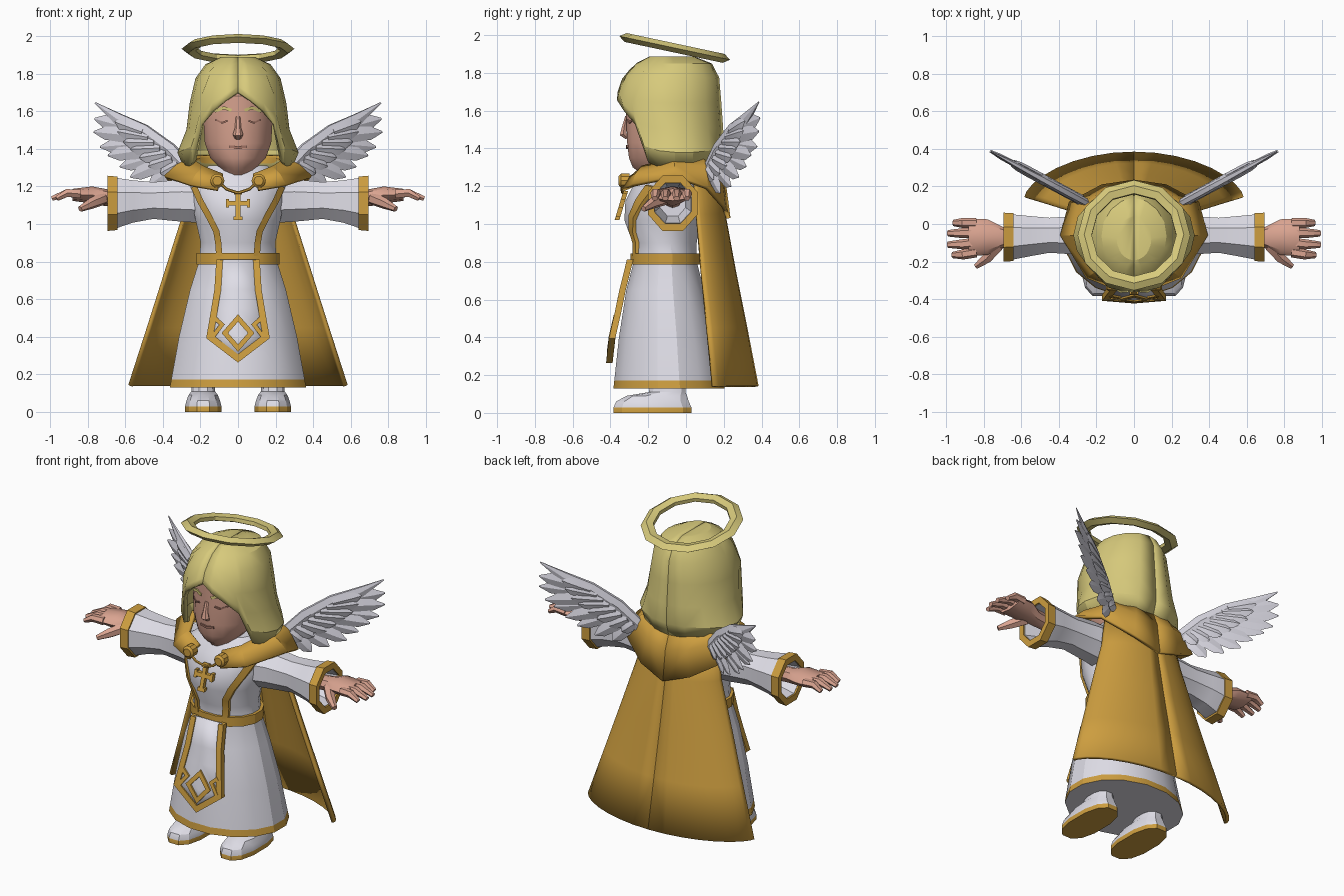
import bpy, bmesh, math
from mathutils import Vector, Matrix

if "Cube" in bpy.data.objects:
    bpy.data.objects.remove(bpy.data.objects["Cube"])


def mat(name, *c):
    m = bpy.data.materials.new(name)
    m.diffuse_color = (*c, 1)
    m.use_nodes = True
    m.node_tree.nodes["Principled BSDF"].inputs["Base Color"].default_value = m.diffuse_color
    return m


WHITE = mat("robe_white", .74, .73, .80)
WING = mat("feather_white", .66, .65, .72)
GOLD = mat("gold", .61, .34, .05)
HAIR = mat("blond", .68, .59, .20)
SKIN = mat("skin", .70, .37, .28)
SHADE = mat("skin_shade", .42, .20, .15)


def finish(name, bm, mats, rule=None, mirror=False, solid=0, angle=25):
    bmesh.ops.recalc_face_normals(bm, faces=bm.faces)
    me = bpy.data.meshes.new(name)
    for m in mats:
        me.materials.append(m)
    for f in bm.faces:
        f.material_index = rule(f) if rule else 0
    bm.to_mesh(me)
    bm.free()
    ob = bpy.data.objects.new(name, me)
    bpy.context.collection.objects.link(ob)
    bpy.ops.object.select_all(action='DESELECT')
    bpy.context.view_layer.objects.active = ob
    ob.select_set(True)
    bpy.ops.object.shade_smooth_by_angle(angle=math.radians(angle))
    if solid:
        s = ob.modifiers.new("thickness", 'SOLIDIFY')
        s.thickness, s.offset = solid, 0
    if mirror:
        ob.modifiers.new("mirror", 'MIRROR')
    return ob


def skin_rows(bm, rows, closed=True, caps=True):
    vs = [[bm.verts.new(p) for p in r] for r in rows]
    n = len(vs[0])
    for a, b in zip(vs, vs[1:]):
        for i in range(n if closed else n - 1):
            j = (i + 1) % n
            bm.faces.new((a[i], a[j], b[j], b[i]))
    if closed and caps:
        bm.faces.new(vs[0])
        bm.faces.new(vs[-1])


def interp(table, z):
    t = sorted(table)
    z = min(max(z, t[0][0]), t[-1][0])
    for a, b in zip(t, t[1:]):
        if z <= b[0]:
            k = (z - a[0]) / (b[0] - a[0])
            return [p + (q - p) * k for p, q in zip(a, b)][1:]


def ring(z, hx, yf, yb, n=16, cx=0, p=1):
    out = []
    for i in range(n):
        a = 2 * math.pi * (i + .5) / n
        s, c = math.sin(a), math.cos(a)
        out.append((cx + hx * math.copysign(abs(s) ** p, s),
                    (yf + yb) / 2 + (yb - yf) / 2 * math.copysign(abs(c) ** p, c), z))
    return out


def tube(bm, pts, radii, side=(0, 1, 0), n=6):
    # elliptical sections along a path; radii are (along side, across)
    pts, rows = [Vector(p) for p in pts], []
    for i, (p, r) in enumerate(zip(pts, radii)):
        t = (pts[min(i + 1, len(pts) - 1)] - pts[max(i - 1, 0)]).normalized()
        u = Vector(side)
        u = (u - t * u.dot(t)).normalized()
        v = t.cross(u)
        rows.append([p + u * r[0] * math.cos(2 * math.pi * k / n)
                     + v * r[1] * math.sin(2 * math.pi * k / n) for k in range(n)])
    skin_rows(bm, rows)


def ribbon(bm, pts, width, fy, thick=.012, closed=False):
    # mitred band in the xz plane, laid on the depth function fy(x, z)
    n, rows = len(pts), []
    P = [Vector(p) for p in pts]
    for i in range(n):
        a = P[i] - P[i - 1] if (i or closed) else P[1] - P[0]
        b = P[(i + 1) % n] - P[i] if (i < n - 1 or closed) else a
        a, b = a.normalized(), b.normalized()
        t = (a + b).normalized()
        m = Vector((-t.y, t.x)) * (width / 2 / max(.5, t.dot(a)))
        l, r = P[i] + m, P[i] - m
        rows.append([(q.x, fy(q.x, q.y) + d, q.y) for q, d in
                     ((l, 0), (r, 0), (r, thick), (l, thick))])
    skin_rows(bm, rows + ([rows[0]] if closed else []), caps=not closed)


# Robe with gold hem
ROBE = [(.13, .37, -.39, .21), (.172, .362, -.385, .20), (.4, .32, -.36, .16),
        (.65, .26, -.32, .10), (.80, .212, -.28, .06), (.90, .202, -.285, .06),
        (1.02, .23, -.33, .08), (1.12, .25, -.325, .10), (1.22, .27, -.275, .10),
        (1.31, .16, -.20, .06)]
bm = bmesh.new()
skin_rows(bm, [ring(*r) for r in ROBE])
finish("robe", bm, [WHITE, GOLD],
       lambda f: int(f.calc_center_median().z < .172 and abs(f.normal.z) < .7))


def on(table, gap):
    def fy(x, z):
        hx, yf, yb = interp(table, z)
        k = max(0, 1 - (x / hx) ** 2)
        return (yf + yb) / 2 - (yb - yf) / 2 * math.sqrt(k) - gap
    return fy


# Belt
bm = bmesh.new()
skin_rows(bm, [ring(z, .226, -.298, .08) for z in (.785, .845)])
finish("belt", bm, [GOLD])

# Hanging front panel, its border and diamond emblem
TAB = [(.27, -.405), (.40, -.39), (.55, -.355), (.65, -.335), (.81, -.295)]
tab = lambda gap: (lambda x, z: interp(TAB, z)[0] - gap)
bm = bmesh.new()
skin_rows(bm, [[(s * w, interp(TAB, z)[0], z) for s in (-1, 0, 1)] for z, w in
               ((.81, .10), (.65, .11), (.55, .13), (.40, .155), (.28, .004))], closed=False)
finish("front_panel", bm, [WHITE], solid=.02)
bm = bmesh.new()
half = [(.098, .81), (.108, .65), (.128, .53), (.15, .40)]
ribbon(bm, half + [(0, .285)] + [(-x, z) for x, z in half[::-1]], .035, tab(.018), .034)
finish("panel_border", bm, [GOLD])
bm = bmesh.new()
ribbon(bm, [(0, .34), (.07, .42), (0, .50), (-.07, .42)], .026, tab(.02), .02, True)
for s in (-1, 1):
    ribbon(bm, [(s * .125, .50), (s * .085, .465), (s * .135, .40)], .022, tab(.02), .02)
finish("panel_emblem", bm, [GOLD])

# Gold bands over the chest
bm = bmesh.new()
ribbon(bm, [(.235, 1.20), (.20, 1.12), (.155, 1.04), (.115, .96), (.105, .90), (.10, .83)],
       .033, on(ROBE, .016), .03)
finish("chest_band", bm, [GOLD], mirror=True)

# Sleeves, open at the wrist
SL = [(.14, -.07, 1.12, .13, .12), (.30, -.06, 1.125, .105, .115), (.45, -.06, 1.125, .095, .10),
      (.56, -.065, 1.12, .11, .115), (.66, -.07, 1.11, .125, .14), (.685, -.07, 1.11, .125, .14),
      (.685, -.07, 1.11, .098, .108), (.55, -.07, 1.12, .07, .08)]


def xring(x, cy, cz, ry, rz, n=8):
    return [(x, cy + ry * math.cos(2 * math.pi * (i + .5) / n) * 1.06,
             cz + rz * math.sin(2 * math.pi * (i + .5) / n) * 1.06) for i in range(n)]


bm = bmesh.new()
skin_rows(bm, [xring(*r) for r in SL])
finish("sleeve", bm, [WHITE], mirror=True)
bm = bmesh.new()
cuff = [(.64, .13, .145), (.695, .133, .15), (.695, .10, .11), (.64, .10, .11)]
skin_rows(bm, [xring(x, -.07, 1.11, a, b) for x, a, b in cuff + cuff[:1]], caps=False)
finish("cuff", bm, [GOLD], mirror=True)

# Hands with four fingers and a thumb
bm = bmesh.new()
tube(bm, [(.56, -.07, 1.13), (.70, -.07, 1.14), (.78, -.07, 1.155), (.88, -.07, 1.155)],
     [(.05, .045), (.055, .045), (.095, .045), (.10, .032)], n=8)
for y, e in ((.005, .96), (-.045, .99), (-.10, .99), (-.15, .965)):
    tube(bm, [(.84, y, 1.16), (.91, y * 1.08, 1.165), (e, y * 1.1, 1.135)],
         [(.028, .026), (.027, .024), (.017, .014)])
tube(bm, [(.72, -.11, 1.135), (.78, -.18, 1.11), (.84, -.225, 1.08)],
     [(.035, .035), (.03, .03), (.016, .016)], side=(0, 0, 1))
finish("hand", bm, [SKIN], mirror=True, angle=35)

# Boots with gold soles
bm = bmesh.new()
skin_rows(bm, [ring(*r, n=12, cx=.185, p=.8) for r in
               ((0, .10, -.39, .035), (.028, .10, -.39, .035), (.06, .092, -.375, .02),
                (.09, .08, -.32, .01), (.11, .065, -.2, .0), (.2, .06, -.18, .0))])
finish("boot", bm, [WHITE, GOLD], lambda f: int(f.calc_center_median().z < .028), mirror=True)

# Head and neck
HEAD = [(1.20, .09, -.2, .02), (1.275, .085, -.25, .0), (1.30, .10, -.285, .0),
        (1.35, .15, -.305, .02), (1.43, .18, -.315, .05), (1.56, .188, -.32, .08),
        (1.68, .19, -.325, .1), (1.78, .14, -.24, .06)]
bm = bmesh.new()
skin_rows(bm, [ring(*r) for r in HEAD])
finish("head", bm, [SKIN], angle=35)
bm = bmesh.new()
tube(bm, [(0, -.315, 1.57), (0, -.328, 1.51), (0, -.332, 1.475), (0, -.312, 1.455)],
     [(.012, .008), (.017, .014), (.028, .022), (.018, .01)], side=(1, 0, 0))
finish("nose", bm, [SKIN], angle=40)
face = on(HEAD, .006)
for name, pts, w, m in (("eyebrow", [(.035, 1.605), (.075, 1.618), (.125, 1.60)], .016, HAIR),
                        ("closed_eye", [(.055, 1.55), (.085, 1.538), (.12, 1.555)], .009, SHADE),
                        ("lips", [(0, 1.405), (.022, 1.41), (.045, 1.412)], .014, SHADE)):
    bm = bmesh.new()
    ribbon(bm, pts, w, face, .009)
    finish(name, bm, [m], mirror=True)

# Hair: shell whose lower edge rises over the face
SHELL = [(1.875, .09, -.19, .04), (1.84, .165, -.26, .13), (1.77, .215, -.325, .165),
         (1.64, .245, -.37, .175), (1.5, .262, -.335, .185), (1.38, .31, -.31, .19),
         (1.29, .27, -.27, .16)]
cols = [(0, 1.70), (16, 1.655), (32, 1.60), (47, 1.53), (54, 1.33), (72, 1.30), (90, 1.29),
        (112, 1.29), (135, 1.30), (158, 1.30), (180, 1.30)]
bm = bmesh.new()
rows = []
for r in SHELL:
    row = []
    for a, zb in cols:
        z = 1.875 - (1.875 - r[0]) / (1.875 - 1.29) * (1.875 - zb)
        hx, yf, yb = interp(SHELL, z)
        row.append((hx * math.sin(math.radians(a)),
                    (yf + yb) / 2 - (yb - yf) / 2 * math.cos(math.radians(a)), z))
    rows.append(row)
skin_rows(bm, rows, closed=False)
bm.verts.ensure_lookup_table()
bm.faces.new(bm.verts[:len(cols)])
finish("hair", bm, [HAIR], mirror=True, solid=.025)

# Halo
bm = bmesh.new()
prof = [(.30, 0), (.265, .024), (.225, .012), (.225, -.012), (.265, -.024)]
skin_rows(bm, [[(r * math.sin(math.pi * i / 6), r * math.cos(math.pi * i / 6), h)
                for r, h in prof] for i in range(13)], caps=False)
bmesh.ops.remove_doubles(bm, verts=bm.verts, dist=.0005)
bm.transform(Matrix.Translation((0, -.06, 1.932)) @ Matrix.Rotation(-.21, 4, 'X'))
finish("halo", bm, [HAIR])

# Shoulder mantle
bm = bmesh.new()
skin_rows(bm, [
    [(.08, -.27, 1.26), (.18, -.23, 1.30), (.25, -.07, 1.345), (.2, .08, 1.36), (.1, .13, 1.36), (0, .145, 1.36)],
    [(.095, -.31, 1.235), (.22, -.26, 1.26), (.32, -.06, 1.31), (.28, .10, 1.30), (.14, .18, 1.25), (0, .20, 1.22)],
    [(.11, -.335, 1.18), (.25, -.28, 1.205), (.385, -.06, 1.25), (.34, .11, 1.19), (.17, .2, 1.09), (0, .225, 1.03)]],
    closed=False)
finish("mantle", bm, [GOLD], mirror=True, solid=.022)

# Cape
bm = bmesh.new()
skin_rows(bm, [[(hx * math.sin(t * math.pi / 16) / math.sin(math.pi / 2),
                 ye + (yb - ye) * math.cos(t * math.pi / 16) ** 1.3, z) for t in range(9)]
               for z, hx, ye, yb in ((1.25, .25, .04, .15), (1.05, .285, .055, .20),
                                     (.75, .38, .08, .255), (.45, .475, .11, .315),
                                     (.14, .575, .14, .375))], closed=False)
finish("cape", bm, [GOLD], mirror=True, solid=.02)

# Clasps, chain and cross pendant
bm = bmesh.new()
tube(bm, [(.11, -.30, 1.23), (.11, -.345, 1.23), (.11, -.357, 1.23)],
     [(.038, .038), (.038, .038), (.025, .025)], side=(1, 0, 0), n=10)
tube(bm, [(.10, -.34, 1.22), (.06, -.34, 1.185), (0, -.335, 1.165)], [(.008, .008)] * 3, side=(0, 0, 1))
finish("clasp_and_chain", bm, [GOLD], mirror=True)
bm = bmesh.new()
slant = lambda x, z: -.375 + (z - 1.03) * .3
for pts, w in (([(0, 1.175), (0, 1.02)], .024), ([(-.065, 1.11), (.065, 1.11)], .024),
               ([(0, 1.04), (0, 1.02)], .05), ([(0, 1.175), (0, 1.158)], .045),
               ([(-.065, 1.11), (-.048, 1.11)], .045), ([(.048, 1.11), (.065, 1.11)], .045)):
    ribbon(bm, pts, w, slant, .025)
finish("cross_pendant", bm, [GOLD])

# Wings: leading edge, long feathers and two layers of short ones
NRM = Vector((-.5, .87, 0))


def wing(x, z, off=0):
    return Vector((x, .11 + (x - .25) * .54, z)) + NRM * off


def feather(bm, root, tip, w, off):
    pts = [wing(root[0] + (tip[0] - root[0]) * k, root[1] + (tip[1] - root[1]) * k, off)
           for k in (0, .4, .8, 1)]
    tube(bm, pts, [(.012, w * .35), (.012, w * .5), (.01, w * .42), (.003, w * .06)], side=NRM, n=4)


bm = bmesh.new()
tube(bm, [wing(*p) for p in ((.24, 1.26), (.36, 1.39), (.50, 1.495), (.64, 1.56), (.76, 1.645))],
     [(.022, .04), (.025, .045), (.022, .04), (.015, .035), (.003, .004)], side=NRM, n=6)
tips = [(.765, 1.56), (.765, 1.49), (.735, 1.41), (.69, 1.365), (.63, 1.305), (.57, 1.25), (.48, 1.20), (.39, 1.165)]
for i, t in enumerate(tips):
    k = i / 7
    root = (.50 - .22 * k, 1.49 - .2 * k)
    feather(bm, root, t, .085, .004 * (-1) ** i)
    mid = (root[0] + (t[0] - root[0]) * .55, root[1] + (t[1] - root[1]) * .55 + .015)
    for s in (-1, 1):
        feather(bm, root, mid, .075, .016 * s)
finish("wing", bm, [WING], mirror=True)
